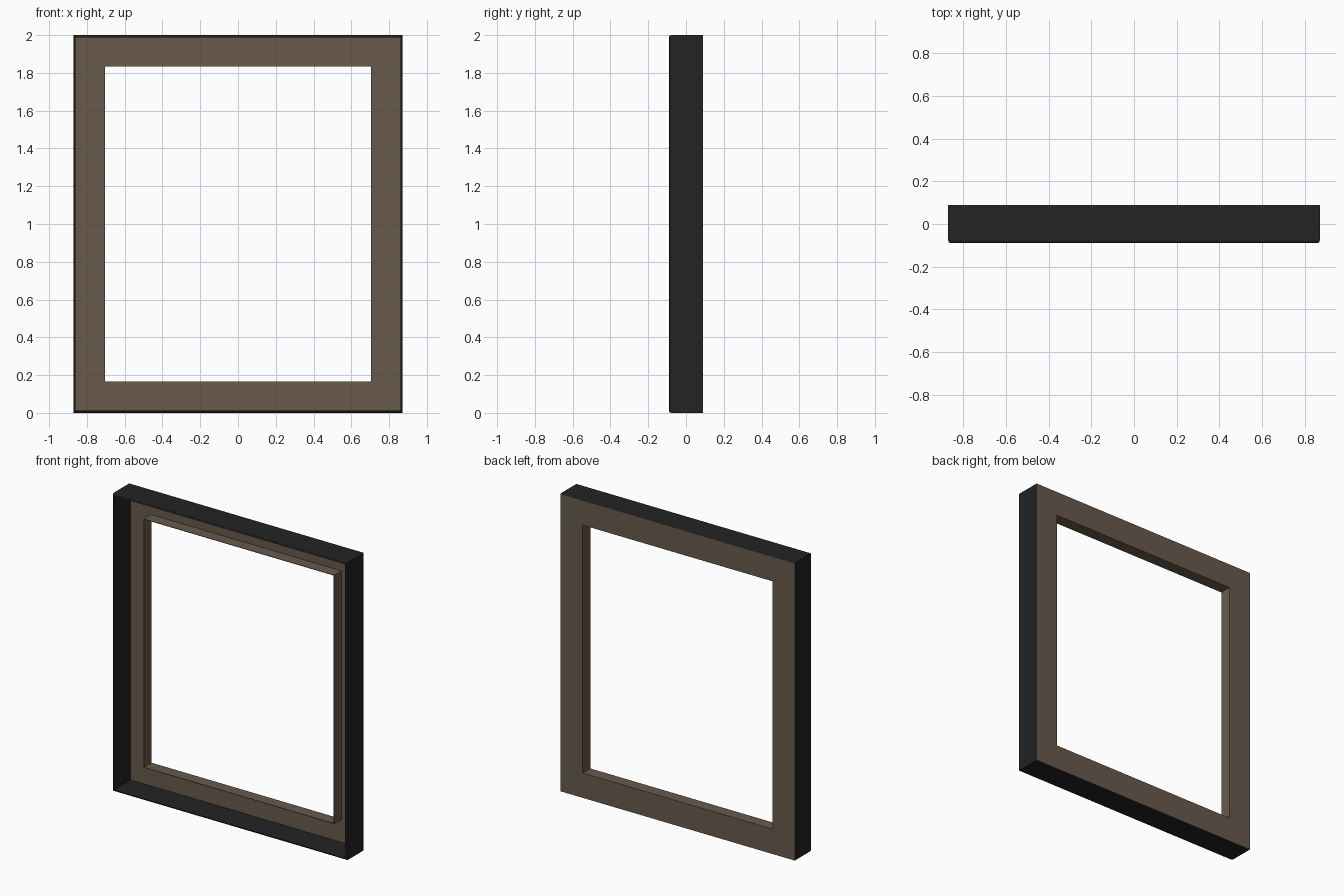
import bpy
import bmesh

cube = bpy.data.objects.get("Cube")
if cube:
    bpy.data.objects.remove(cube, do_unlink=True)

HALF_W, HEIGHT, HALF_D = 0.872, 2.0, 0.09
WALL = 0.012      # rim thickness
SHEET = 0.003     # backing sheet thickness
BORDER = 0.167    # distance from the outside to the opening
LIP_FRONT = 0.01  # y of the front of the inner lip


def make_material(name, color):
    mat = bpy.data.materials.new(name)
    mat.use_nodes = True
    mat.diffuse_color = color
    mat.node_tree.nodes["Principled BSDF"].inputs["Base Color"].default_value = color
    return mat


def mitred_frame(name, profile, mat):
    """Sweep a closed (inset, y) profile around the rectangle with mitred corners."""
    bm = bmesh.new()
    rings = []
    for sx, top in ((-1, 0), (1, 0), (1, 1), (-1, 1)):
        rings.append([
            bm.verts.new((sx * (HALF_W - inset), y, HEIGHT - inset if top else inset))
            for inset, y in profile
        ])
    n = len(profile)
    for i, ring in enumerate(rings):
        following = rings[(i + 1) % 4]
        for j in range(n):
            k = (j + 1) % n
            bm.faces.new((ring[j], ring[k], following[k], following[j]))
    bmesh.ops.recalc_face_normals(bm, faces=bm.faces[:])
    mesh = bpy.data.meshes.new(name)
    bm.to_mesh(mesh)
    bm.free()
    mesh.materials.append(mat)
    obj = bpy.data.objects.new(name, mesh)
    bpy.context.collection.objects.link(obj)
    return obj


black = make_material("black_paint", (0.017, 0.017, 0.017, 1))
brown = make_material("brown_board", (0.138, 0.102, 0.072, 1))

# Deep outer rim with an eased front edge
mitred_frame("outer_rim", [
    (0, HALF_D - SHEET),
    (0, -HALF_D + 0.014),
    (0.003, -HALF_D + 0.004),
    (0.009, -HALF_D),
    (WALL, -HALF_D),
    (WALL, HALF_D - SHEET),
], black)

# Thin back sheet with a lip standing forward around the opening
mitred_frame("back_panel_with_lip", [
    (0, HALF_D),
    (0, HALF_D - SHEET),
    (BORDER - SHEET, HALF_D - SHEET),
    (BORDER - SHEET, LIP_FRONT),
    (BORDER, LIP_FRONT),
    (BORDER, HALF_D),
], brown)
